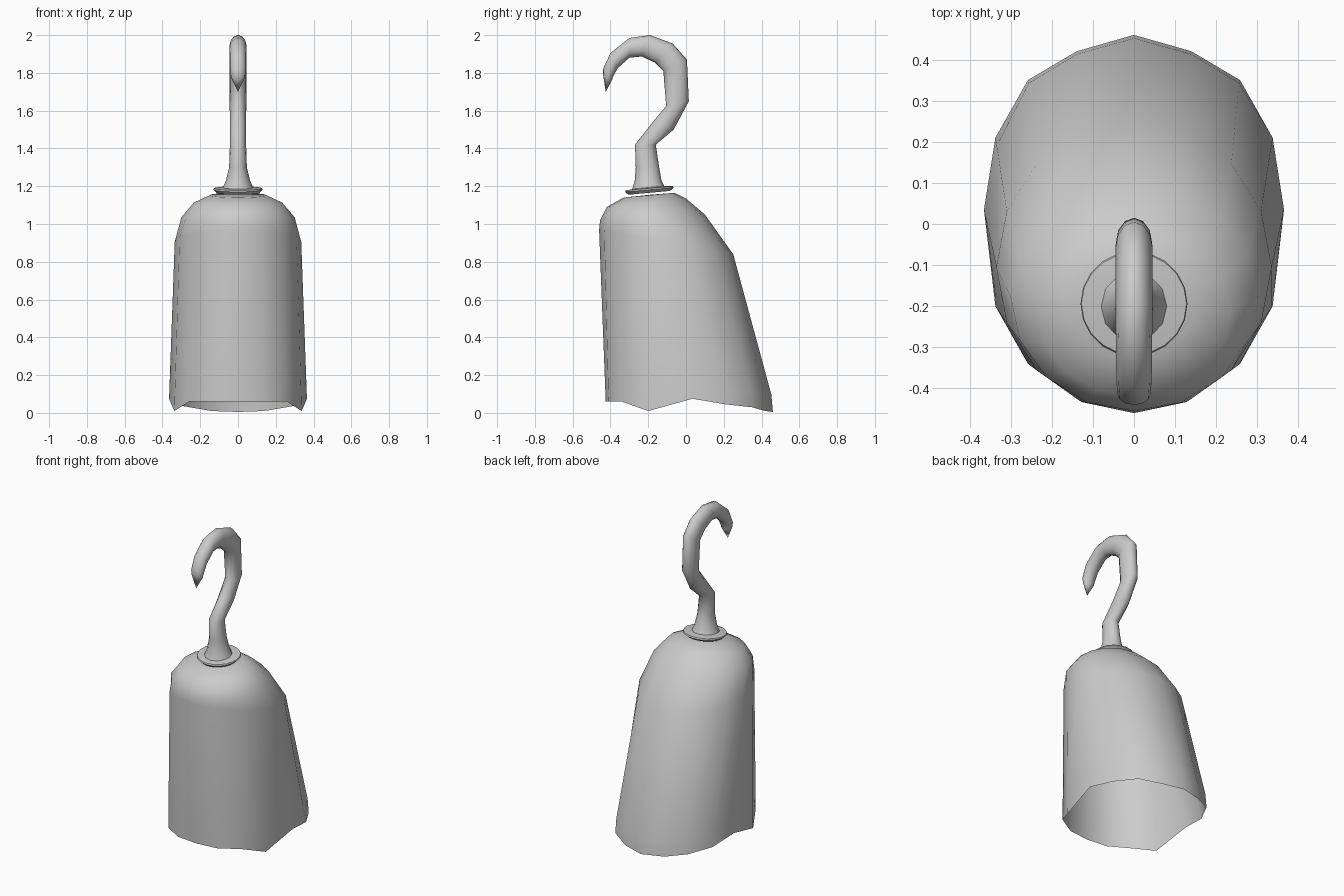
import bpy, bmesh, math
from mathutils import Vector

cube = bpy.data.objects.get("Cube")
if cube:
    bpy.data.objects.remove(cube, do_unlink=True)

grey = bpy.data.materials.new("plain grey")
grey.use_nodes = True
colour = (0.6, 0.6, 0.6, 1)
grey.diffuse_color = colour
grey.node_tree.nodes["Principled BSDF"].inputs["Base Color"].default_value = colour


def ring(front, back, half_width, sides):
    """Ellipse across the y-z segment from front to back, widened along x."""
    f, b = Vector((0, *front)), Vector((0, *back))
    points = []
    for i in range(sides):
        a = math.tau * i / sides
        p = (f + b) / 2 + (f - b) / 2 * math.cos(a)
        p.x = half_width * math.sin(a)
        points.append(p)
    return points


def loft(name, rings, start=None, end=None, angle=180):
    """Skin a list of rings, closing either end with a fan to a point."""
    bm = bmesh.new()
    loops = [[bm.verts.new(p) for p in r] for r in rings]
    n = len(loops[0])
    for low, high in zip(loops, loops[1:]):
        for i in range(n):
            j = (i + 1) % n
            bm.faces.new((low[i], low[j], high[j], high[i]))
    for loop, tip in ((loops[0], start), (loops[-1], end)):
        if tip:
            apex = bm.verts.new((0, *tip))
            for i in range(n):
                bm.faces.new((loop[i], loop[(i + 1) % n], apex))
    bmesh.ops.recalc_face_normals(bm, faces=bm.faces)
    mesh = bpy.data.meshes.new(name)
    bm.to_mesh(mesh)
    bm.free()
    mesh.materials.append(grey)
    obj = bpy.data.objects.new(name, mesh)
    bpy.context.collection.objects.link(obj)
    bpy.ops.object.select_all(action='DESELECT')
    obj.select_set(True)
    bpy.context.view_layer.objects.active = obj
    bpy.ops.object.shade_smooth_by_angle(angle=math.radians(angle))
    return obj


# Cup: wavy open rim, slightly flared band, rounded shoulders
SIDES = 16
half_rim = [(-.425, .06), (-.41, .06), (-.34, .06), (-.2, .01), (.035, .075),
            (.21, .045), (.35, .03), (.42, .01), (.46, .005)]
rim = []
for i in range(SIDES):
    y, z = half_rim[min(i, SIDES - i)]
    rim.append(Vector((.365 * math.sin(math.tau * i / SIDES), y, z)))
shoulder = ring((-.46, .97), (.25, .84), .335, SIDES)
band = []
for low, high in zip(rim, shoulder):
    p = low.lerp(high, .11)
    p.y += .015 if p.y > .3 else 0
    band.append(p)
dome = [((-.455, 1.02), (.1, 1.05), .3),
        ((-.42, 1.09), (0, 1.135), .235),
        ((-.33, 1.14), (-.06, 1.165), .15)]
loft("cup", [rim, band, shoulder] + [ring(*d, SIDES) for d in dome], end=(-.19, 1.155))

# Tilted round plate under the hook
plate = [((-.305, 1.155), (-.085, 1.175), .113),
         ((-.322, 1.17), (-.066, 1.192), .13),
         ((-.318, 1.178), (-.07, 1.2), .128),
         ((-.28, 1.185), (-.11, 1.202), .085)]
loft("hook_plate", [ring(*p, 20) for p in plate],
     start=(-.195, 1.165), end=(-.195, 1.195), angle=40)

# Hook: flared foot, bent shank and curl tapering to a point
hook = [((-.285, 1.185), (-.115, 1.2), .08),
        ((-.272, 1.225), (-.13, 1.23), .065),
        ((-.266, 1.3), (-.142, 1.3), .047),
        ((-.27, 1.42), (-.16, 1.42), .043),
        ((-.18, 1.535), (-.065, 1.5), .043),
        ((-.105, 1.625), (.015, 1.65), .044),
        ((-.12, 1.81), (.005, 1.87), .045),
        ((-.165, 1.855), (-.07, 1.955), .045),
        ((-.235, 1.887), (-.19, 2.0), .045),
        ((-.3, 1.88), (-.3, 1.985), .044),
        ((-.362, 1.825), (-.4, 1.905), .043),
        ((-.388, 1.775), (-.44, 1.82), .04),
        ((-.39, 1.765), (-.438, 1.785), .036)]
loft("hook", [ring(*h, 12) for h in hook], end=(-.425, 1.70))
